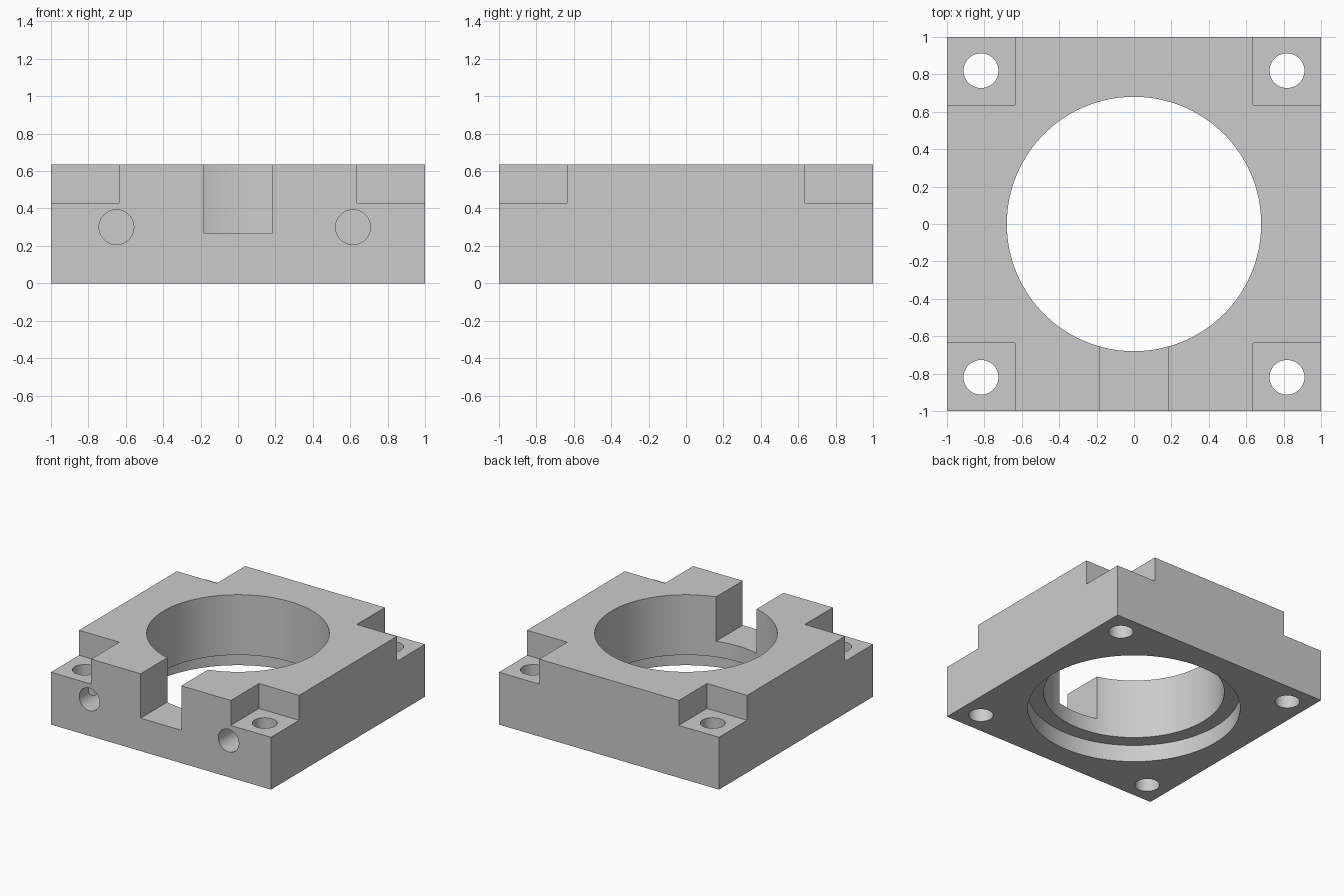
import bpy
import math

# Remove the default cube only
cube = bpy.data.objects.get("Cube")
if cube:
    bpy.data.objects.remove(cube, do_unlink=True)

HEIGHT = 0.635
HOLE_R = 0.093

grey = bpy.data.materials.new("plain_grey")
grey.use_nodes = True
colour = (0.6, 0.6, 0.6, 1)
grey.diffuse_color = colour
for node in grey.node_tree.nodes:
    if node.type == 'BSDF_PRINCIPLED':
        node.inputs["Base Color"].default_value = colour


def box(name, low, high):
    """Box spanning two opposite corners."""
    centre = [(a + b) / 2 for a, b in zip(low, high)]
    bpy.ops.mesh.primitive_cube_add(size=1, location=centre)
    ob = bpy.context.object
    ob.name = name
    ob.scale = [b - a for a, b in zip(low, high)]
    bpy.ops.object.transform_apply(location=True, rotation=True, scale=True)
    return ob


def cylinder(name, radius, depth, centre, sides=48, tilt=0):
    bpy.ops.mesh.primitive_cylinder_add(vertices=sides, radius=radius, depth=depth,
                                        location=centre, rotation=(tilt, 0, 0))
    ob = bpy.context.object
    ob.name = name
    bpy.ops.object.transform_apply(location=True, rotation=True, scale=True)
    return ob


# Square body
body = box("mounting_block", (-1, -1, 0), (1, 1, HEIGHT))
body.data.materials.append(grey)
cutters = []

# Central bore and the wider recess under it
cutters.append(cylinder("bore_cutter", 0.68, 2, (0, 0, 0.5), 128))
cutters.append(cylinder("recess_cutter", 0.80, 0.28, (0, 0, 0), 128))

# Slot from the front into the bore
cutters.append(box("slot_cutter", (-0.185, -1.2, 0.27), (0.185, -0.5, 0.9)))

# Stepped corners with vertical through holes
for sx in (-1, 1):
    for sy in (-1, 1):
        xs = sorted((sx * 0.635, sx * 1.2))
        ys = sorted((sy * 0.635, sy * 1.2))
        cutters.append(box("corner_cutter", (xs[0], ys[0], 0.43), (xs[1], ys[1], 0.9)))
        cutters.append(cylinder("screw_hole_cutter", HOLE_R, 2,
                                (sx * 0.818, sy * 0.82, 0.5)))

# Blind holes in the front face
for x in (-0.65, 0.615):
    cutters.append(cylinder("front_hole_cutter", HOLE_R, 0.8, (x, -1, 0.30),
                            tilt=math.pi / 2))

# Cut everything out of the body
bpy.ops.object.select_all(action='DESELECT')
body.select_set(True)
bpy.context.view_layer.objects.active = body
for cutter in cutters:
    cutter.hide_render = True
    mod = body.modifiers.new("cut", 'BOOLEAN')
    mod.operation = 'DIFFERENCE'
    mod.solver = 'EXACT'
    mod.object = cutter
    bpy.ops.object.modifier_apply(modifier=mod.name)
    bpy.data.objects.remove(cutter, do_unlink=True)

bpy.ops.object.shade_smooth_by_angle(angle=math.radians(30))
